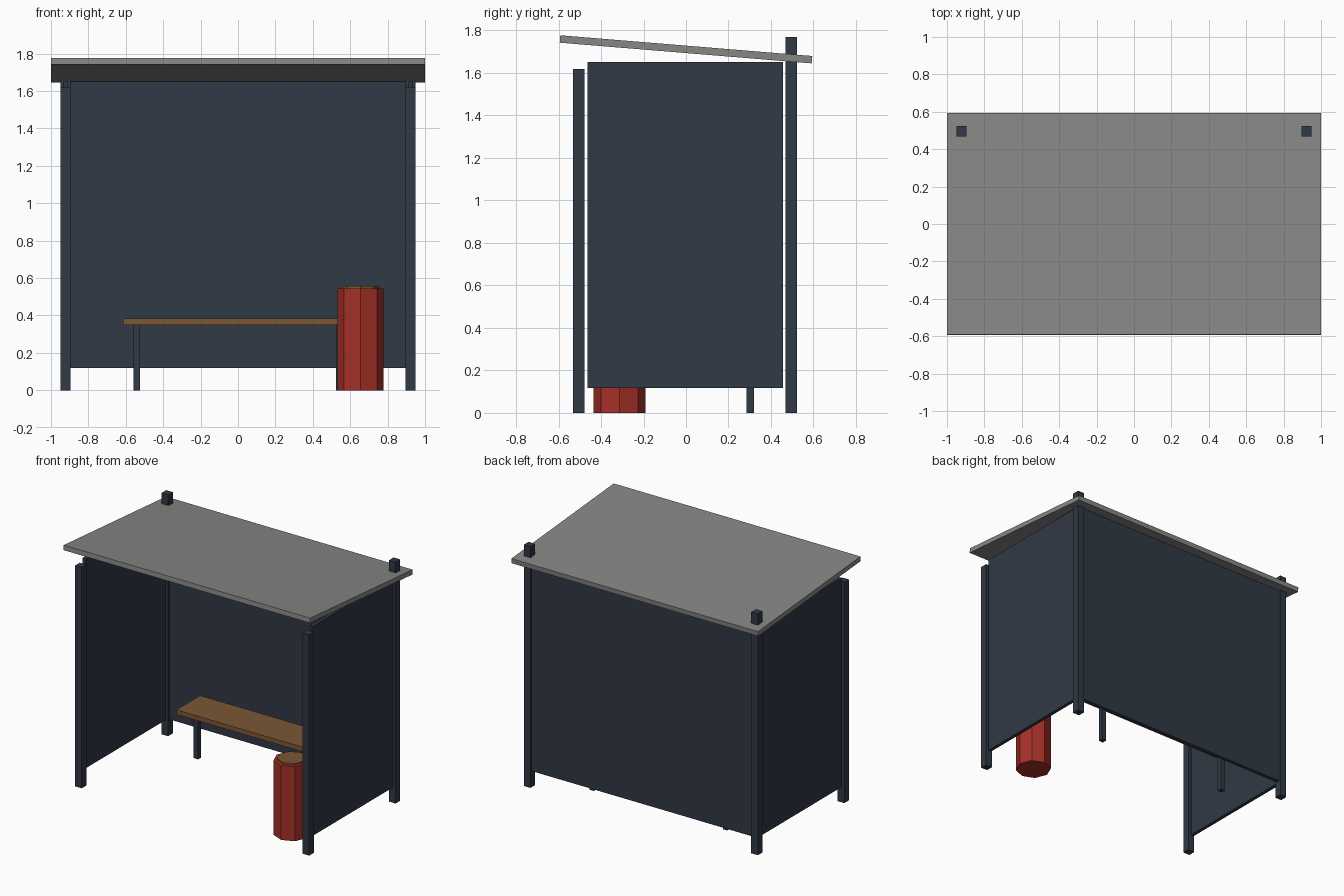
import bpy, math

if "Cube" in bpy.data.objects:
    bpy.data.objects.remove(bpy.data.objects["Cube"])


def material(name, rgb):
    m = bpy.data.materials.new(name)
    m.diffuse_color = (*rgb, 1)
    m.use_nodes = True
    m.node_tree.nodes["Principled BSDF"].inputs["Base Color"].default_value = m.diffuse_color
    return m


NAVY = material("dark navy metal", (0.030, 0.041, 0.060))
GREY = material("grey roof", (0.24, 0.24, 0.235))
WOOD = material("brown wood", (0.20, 0.095, 0.034))
RED = material("red bin", (0.38, 0.030, 0.020))


def finish(name, mat):
    o = bpy.context.object
    o.name = name
    o.data.materials.append(mat)
    return o


def box(name, mat, centre, size, tilt=0):
    bpy.ops.mesh.primitive_cube_add(size=1, location=centre, rotation=(tilt, 0, 0))
    o = finish(name, mat)
    o.scale = size
    return o


def octagon(name, mat, x, y, r, z0, z1):
    bpy.ops.mesh.primitive_cylinder_add(vertices=8, radius=r, depth=z1 - z0,
                                        location=(x, y, (z0 + z1) / 2))
    return finish(name, mat)


# Posts, side panels and bench legs, one of each per side
Z0, Z1 = 0.118, 1.652
ZM, ZH = (Z0 + Z1) / 2, Z1 - Z0
for side, s in (("left", -1), ("right", 1)):
    x = 0.922 * s
    box(side + "_front_post", NAVY, (x, -0.504, 0.809), (0.054, 0.054, 1.618))
    box(side + "_back_post", NAVY, (x, 0.496, 0.884), (0.054, 0.054, 1.768))
    box(side + "_side_panel", NAVY, (x, -0.004, ZM), (0.026, 0.921, ZH))
    box(side + "_bench_leg", NAVY, (0.541 * s, 0.303, 0.175), (0.036, 0.036, 0.35))

# Back panel
box("back_panel", NAVY, (0, 0.496, ZM), (1.80, 0.026, ZH))

# Sloping roof, higher at the front
box("roof", GREY, (0, 0, 1.711), (2.0, 1.19, 0.035), -0.082)

# Bench seat
box("bench_seat", WOOD, (0, 0.303, 0.367), (1.23, 0.275, 0.034))

# Eight-sided litter bin with a lid
octagon("bin_body", RED, 0.655, -0.313, 0.123, 0, 0.545)
octagon("bin_lid", WOOD, 0.655, -0.313, 0.099, 0.53, 0.557)
